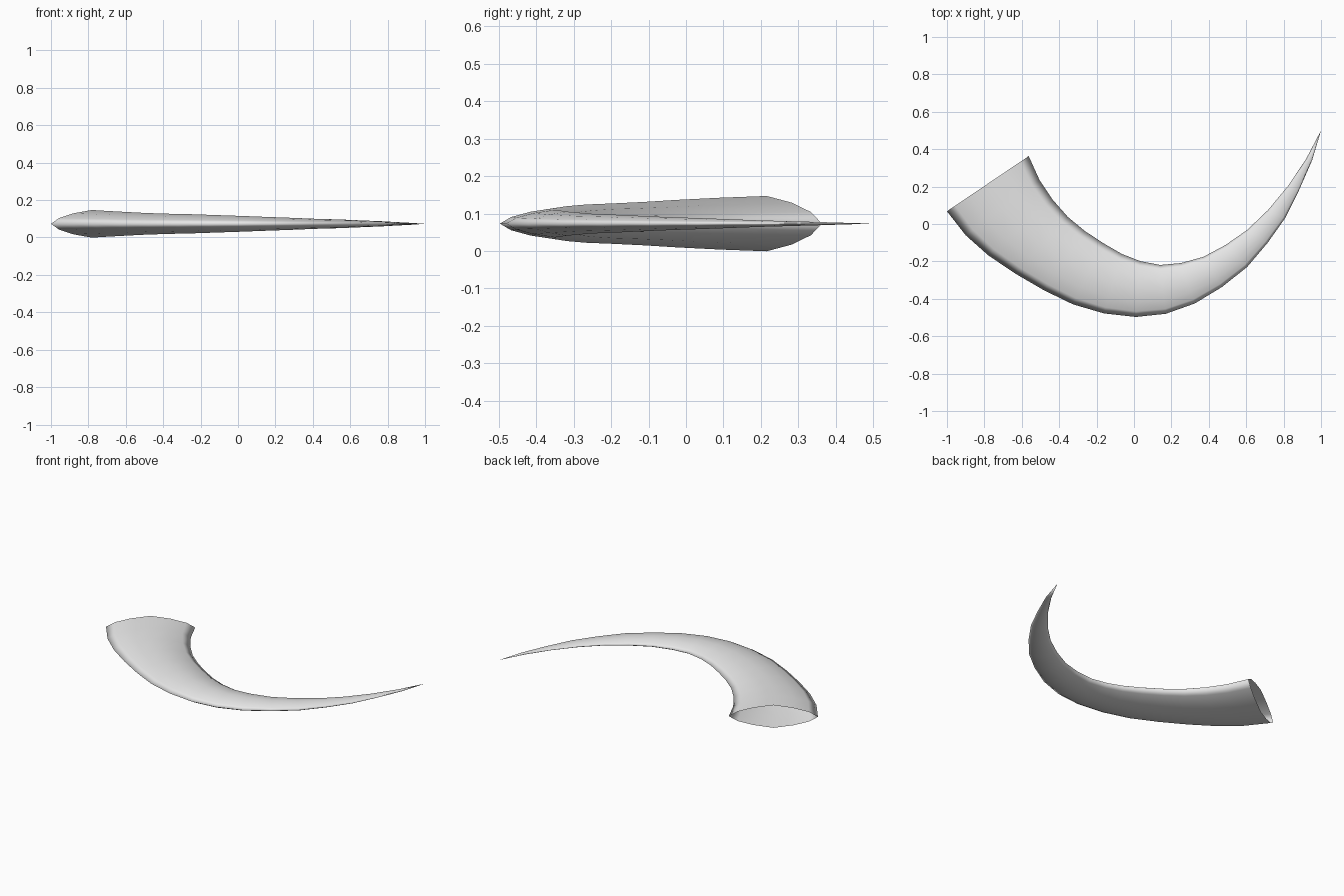
import bpy, bmesh
from mathutils import Vector

if "Cube" in bpy.data.objects:
    bpy.data.objects.remove(bpy.data.objects["Cube"])

# Inner and outer edge curves of the horn, paired from mouth to tip (x, y)
inner = [(-.563, .363), (-.505, .235), (-.435, .13), (-.353, .037), (-.262, -.038),
         (-.165, -.102), (-.065, -.160), (.032, -.198), (.139, -.219), (.25, -.209),
         (.37, -.176), (.49, -.112), (.605, -.032), (.717, .075), (.823, .203),
         (.92, .348), (1, .5)]
outer = [(-1, .068), (-.90, -.06), (-.78, -.167), (-.635, -.265), (-.48, -.355),
         (-.325, -.43), (-.16, -.478), (.01, -.497), (.17, -.48), (.325, -.425),
         (.47, -.337), (.605, -.23), (.715, -.10), (.807, .03), (.882, .18),
         (.952, .34), (1, .5)]

# Lens-shaped cross-section: (position across width, height fraction)
quarter = [(1, 0), (.8, .42), (.45, .76), (0, 1)]
upper = quarter + [(-t, h) for t, h in quarter[-2::-1]]
section = upper + [(t, -h) for t, h in upper[-2:0:-1]]
FLATNESS, MID_Z = .28, .073

# Horn shell, open at the mouth and closing to a point
bm = bmesh.new()
rings = []
for a, b in zip(inner[:-1], outer[:-1]):
    a, b = Vector((*a, MID_Z)), Vector((*b, MID_Z))
    mid, half = (a + b) / 2, (a - b) / 2
    rise = Vector((0, 0, half.length * FLATNESS))
    rings.append([bm.verts.new(mid + half * t + rise * h) for t, h in section])
tip = bm.verts.new((*inner[-1], MID_Z))
n = len(section)
for r, s in zip(rings, rings[1:]):
    for i in range(n):
        j = (i + 1) % n
        bm.faces.new((r[i], r[j], s[j], s[i]))
for i in range(n):
    bm.faces.new((rings[-1][i], rings[-1][(i + 1) % n], tip))
bmesh.ops.recalc_face_normals(bm, faces=bm.faces)
# Make sure the normals of the open shell point outward
top_face = max(bm.faces, key=lambda f: f.calc_center_median().z)
if top_face.normal.z < 0:
    bmesh.ops.reverse_faces(bm, faces=bm.faces)
for f in bm.faces:
    f.smooth = True

mesh = bpy.data.meshes.new("horn")
bm.to_mesh(mesh)
bm.free()
horn = bpy.data.objects.new("horn", mesh)
bpy.context.collection.objects.link(horn)

grey = bpy.data.materials.new("light grey")
grey.diffuse_color = (.8, .8, .8, 1)
grey.use_nodes = True
grey.node_tree.nodes["Principled BSDF"].inputs["Base Color"].default_value = grey.diffuse_color
mesh.materials.append(grey)
